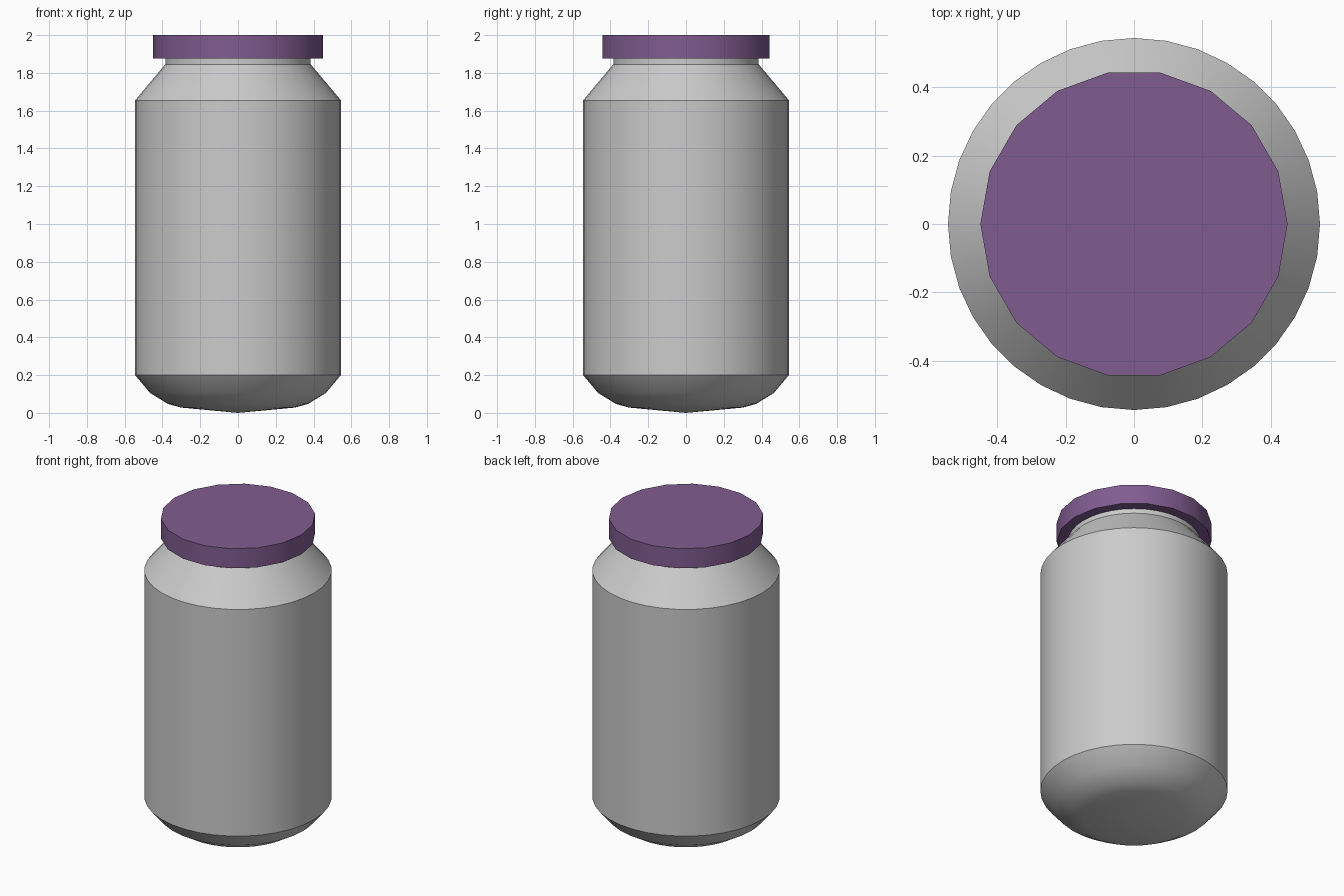
import bpy, bmesh, math

if "Cube" in bpy.data.objects:
    bpy.data.objects.remove(bpy.data.objects["Cube"])


def material(name, rgb):
    m = bpy.data.materials.new(name)
    m.diffuse_color = (*rgb, 1.0)
    m.use_nodes = True
    m.node_tree.nodes["Principled BSDF"].inputs["Base Color"].default_value = m.diffuse_color
    return m


def lathe(name, profile, sides, mat, angle):
    """Revolve (radius, z) points about z; radius 0 makes a pole."""
    bm = bmesh.new()
    rings = []
    for r, z in profile:
        n = 1 if r == 0 else sides
        rings.append([bm.verts.new((r * math.cos(2 * math.pi * i / sides),
                                    r * math.sin(2 * math.pi * i / sides), z))
                      for i in range(n)])
    for a, b in zip(rings, rings[1:]):
        for i in range(sides):
            j = (i + 1) % sides
            if len(a) == 1:
                bm.faces.new((a[0], b[j], b[i]))
            elif len(b) == 1:
                bm.faces.new((a[i], a[j], b[0]))
            else:
                bm.faces.new((a[i], a[j], b[j], b[i]))
    # Close open ends with a flat cap
    for ring in (rings[0], rings[-1]):
        if len(ring) > 1:
            bm.faces.new(ring)
    bmesh.ops.recalc_face_normals(bm, faces=bm.faces)
    mesh = bpy.data.meshes.new(name)
    bm.to_mesh(mesh)
    bm.free()
    mesh.materials.append(mat)
    obj = bpy.data.objects.new(name, mesh)
    bpy.context.collection.objects.link(obj)
    bpy.ops.object.select_all(action='DESELECT')
    obj.select_set(True)
    bpy.context.view_layer.objects.active = obj
    bpy.ops.object.shade_smooth_by_angle(angle=math.radians(angle))
    return obj


grey = material("jar grey", (0.60, 0.60, 0.605))
purple = material("lid purple", (0.216, 0.107, 0.279))

# Jar: shallow rounded base, straight wall, sloped shoulder, short neck
lathe("jar_body", [(0, 0), (0.30, 0.028), (0.37, 0.047), (0.465, 0.105),
                   (0.545, 0.20), (0.545, 1.655), (0.385, 1.845),
                   (0.385, 1.88)], 36, grey, 30)

# Lid: eighteen-sided disc
lathe("lid", [(0.45, 1.875), (0.45, 2.0)], 18, purple, 30)
